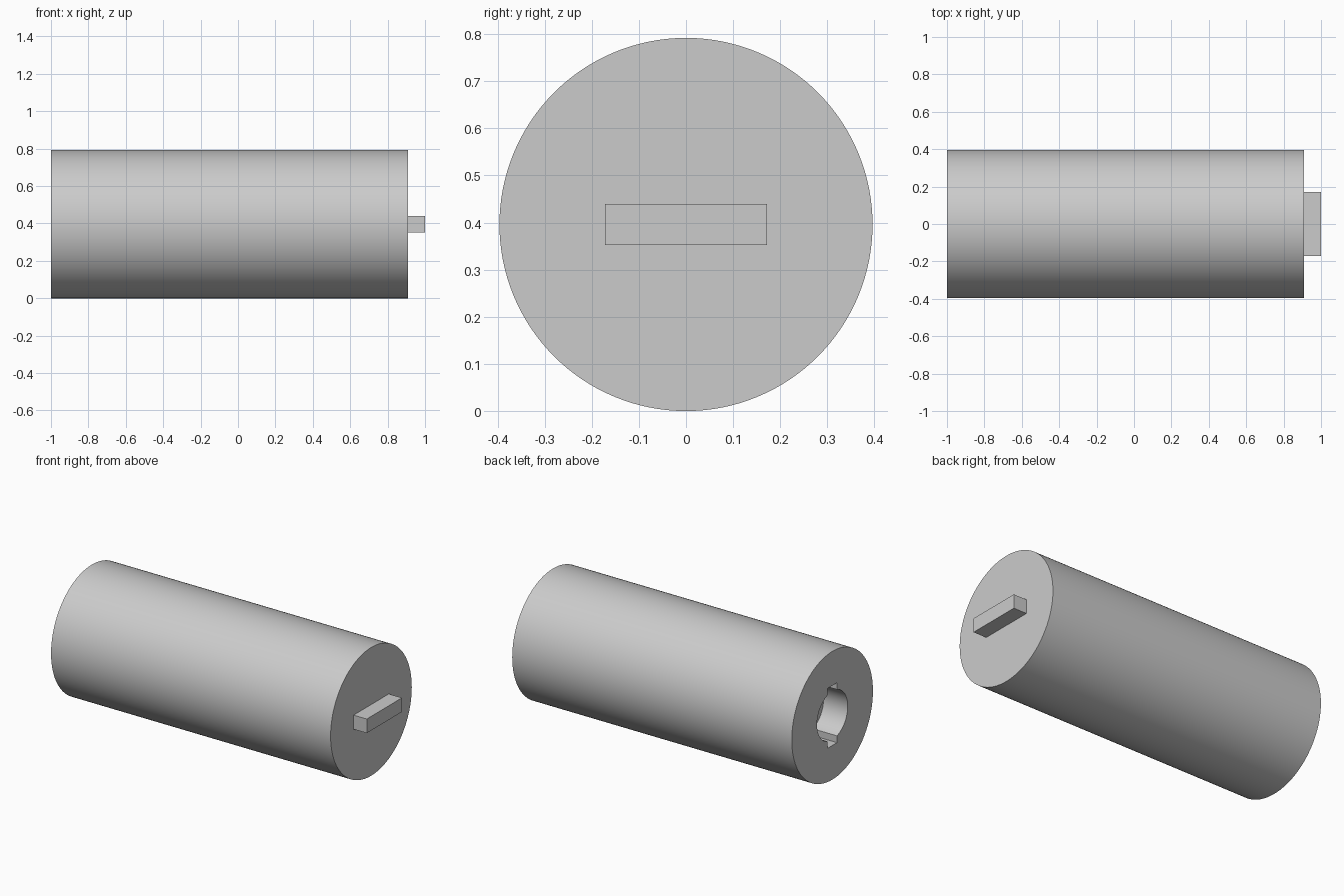
import bpy
from math import radians

cube = bpy.data.objects.get("Cube")
if cube:
    bpy.data.objects.remove(cube, do_unlink=True)

RADIUS = 0.396      # body radius, also the height of the axis
BACK, FACE, TIP = -1.0, 0.91, 1.0
BORE_RADIUS, BORE_DEPTH = 0.15, 0.165

grey = bpy.data.materials.new("plain_grey")
grey.use_nodes = True
colour = (0.6, 0.6, 0.6, 1)
grey.diffuse_color = colour
grey.node_tree.nodes["Principled BSDF"].inputs["Base Color"].default_value = colour


def finish(name):
    obj = bpy.context.object
    obj.name = name
    obj.data.materials.append(grey)
    return obj


def rod(name, x0, x1, radius, sides):
    """Cylinder lying along x on the body axis."""
    bpy.ops.mesh.primitive_cylinder_add(
        vertices=sides, radius=radius, depth=x1 - x0,
        location=((x0 + x1) / 2, 0, RADIUS), rotation=(0, radians(90), 0))
    return finish(name)


def block(name, x0, x1, width, height):
    """Box centred on the body axis."""
    bpy.ops.mesh.primitive_cube_add(size=1, location=((x0 + x1) / 2, 0, RADIUS))
    bpy.context.object.scale = (x1 - x0, width, height)
    bpy.ops.object.transform_apply(location=False, rotation=False, scale=True)
    return finish(name)


# Main body
body = rod("body", BACK, FACE, RADIUS, 128)

# Blind bore with a keyway above and below, cut into the far end
cutters = [
    rod("bore_cutter", BACK - 0.1, BACK + BORE_DEPTH, BORE_RADIUS, 64),
    block("keyway_cutter", BACK - 0.1, BACK + BORE_DEPTH, 0.09, 0.37),
]
bpy.context.view_layer.objects.active = body
for cutter in cutters:
    cutter.hide_render = True
    cut = body.modifiers.new(cutter.name, "BOOLEAN")
    cut.operation = "DIFFERENCE"
    cut.solver = "EXACT"
    cut.object = cutter
    bpy.ops.object.modifier_apply(modifier=cut.name)
for cutter in cutters:
    bpy.data.objects.remove(cutter, do_unlink=True)

bpy.ops.object.select_all(action="DESELECT")
body.select_set(True)
bpy.ops.object.shade_smooth_by_angle(angle=radians(30))

# Flat drive tang on the other end, slightly sunk into the face
block("drive_tang", FACE - 0.02, TIP, 0.343, 0.087)
